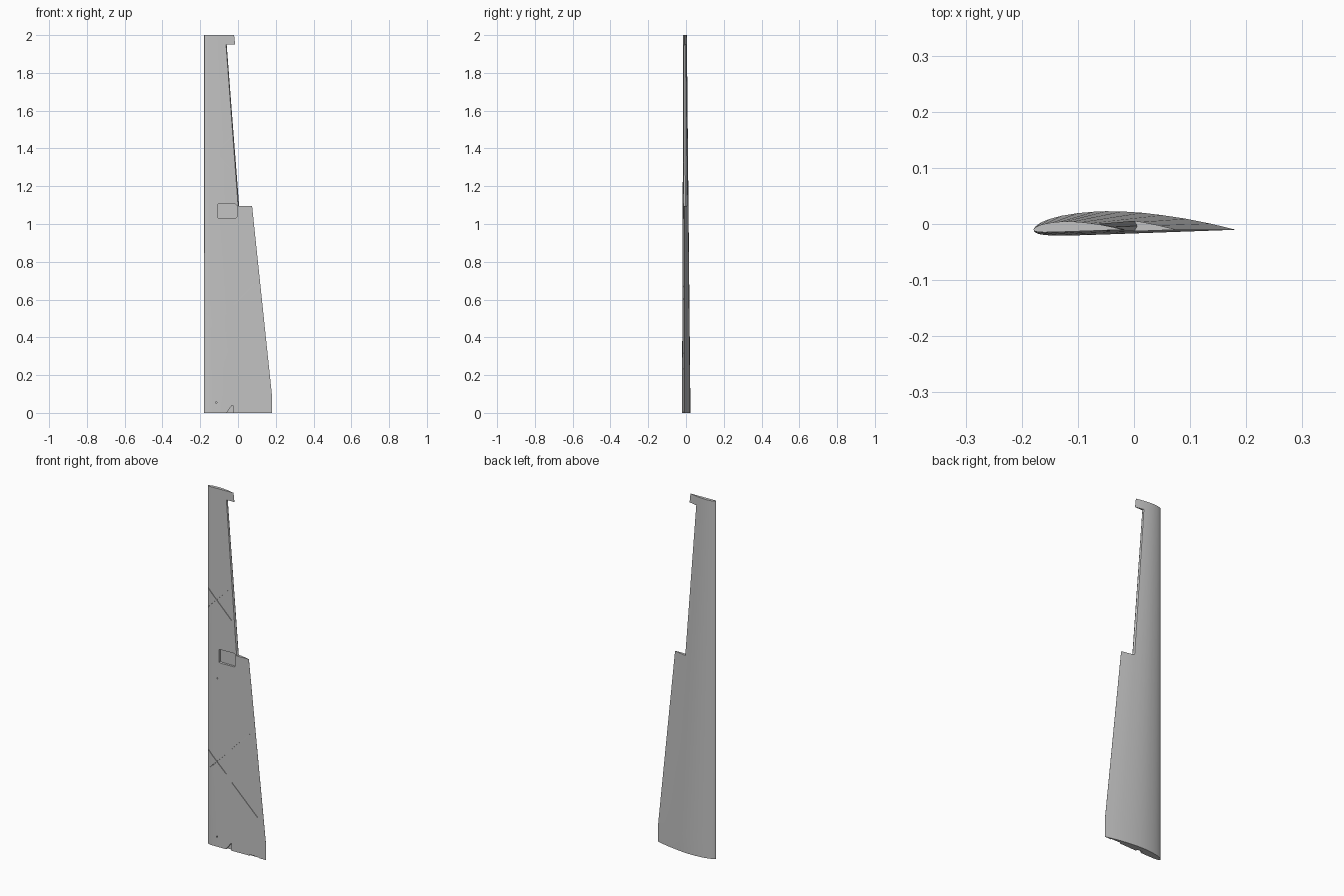
import bpy, bmesh, math
from mathutils import Vector

cube = bpy.data.objects.get("Cube")
if cube:
    bpy.data.objects.remove(cube)

grey = bpy.data.materials.new("light grey foam")
grey.use_nodes = True
grey.diffuse_color = (0.55, 0.55, 0.55, 1)
grey.node_tree.nodes["Principled BSDF"].inputs["Base Color"].default_value = (0.55, 0.55, 0.55, 1)

# Flat-bottomed wing section: (fraction of chord, height / chord)
UPPER = [(0, 0), (.004, .009), (.012, .018), (.02, .025), (.04, .037), (.08, .053), (.14, .069),
         (.22, .082), (.30, .089), (.36, .0916), (.44, .0905), (.54, .084), (.64, .072),
         (.76, .054), (.88, .030), (1, .001)]
LOWER = [(.004, -.010), (.012, -.016), (.02, -.020), (.04, -.025), (.08, -.029), (.12, -.030),
         (.2, -.029), (.3, -.026), (.5, -.019), (.75, -.010), (1, -.001)]
LEAD_X, CHORD_Y = -0.179, -0.010


def chord(z):
    return 0.358 if z <= 0.1 else 0.358 - 0.105 * (z - 0.1)


def under_y(x, z):
    """Height of the flat underside at a point."""
    t = (x - LEAD_X) / chord(z)
    for (a, ya), (b, yb) in zip(LOWER, LOWER[1:]):
        if a <= t <= b:
            return CHORD_Y + chord(z) * (ya + (yb - ya) * (t - a) / (b - a))
    return CHORD_Y


def loft(name, rings):
    """Closed skin through rings of equal length."""
    bm = bmesh.new()
    rows = [[bm.verts.new(p) for p in ring] for ring in rings]
    n = len(rows[0])
    for low, high in zip(rows, rows[1:]):
        for i in range(n):
            j = (i + 1) % n
            bm.faces.new((low[i], low[j], high[j], high[i]))
    bm.faces.new(rows[0][::-1])
    bm.faces.new(rows[-1])
    bmesh.ops.recalc_face_normals(bm, faces=bm.faces)
    mesh = bpy.data.meshes.new(name)
    bm.to_mesh(mesh)
    bm.free()
    mesh.materials.append(grey)
    obj = bpy.data.objects.new(name, mesh)
    bpy.context.collection.objects.link(obj)
    return obj


def prism(name, outline, y0, y1):
    """Outline in x and z, pushed through y."""
    return loft(name, [[(x, y, z) for x, z in outline] for y in (y0, y1)])


def groove(name, start, end, width=0.003, depth=0.003):
    """Thin straight channel that follows the underside."""
    a, b = Vector(start), Vector(end)
    side = (b - a).normalized().orthogonal() * width / 2
    rings = []
    for p in (a, b):
        y = under_y(*p)
        l, r = p - side, p + side
        rings.append([(l.x, y - .01, l.y), (r.x, y - .01, r.y),
                      (r.x, y + depth, r.y), (l.x, y + depth, l.y)])
    return loft(name, rings)


def disc(x, z, r, n=12):
    return [(x + r * math.cos(i * math.tau / n), z + r * math.sin(i * math.tau / n)) for i in range(n)]


# Wing panel with a straight leading edge and tapered trailing edge
outline = UPPER + LOWER[::-1]
wing = loft("wing_panel", [[(LEAD_X + t * chord(z), CHORD_Y + h * chord(z), z) for t, h in outline]
                           for z in (0, 0.1, 2)])

# Aileron bay with a ridged hinge face
bay = []
for z, x, y in ((1.095, 0.006, -0.0035), (1.95, -0.06, -0.006)):
    bay.append([(0.3, -0.1, z), (0.3, 0.1, z), (x - 0.06, y + 0.1, z), (x, y, z), (x - 0.06, y - 0.1, z)])
cutters = [loft("aileron_bay_cutter", bay)]

# Servo pocket, cable notch, root slot and pin holes
cutters += [
    prism("servo_pocket_cutter", [(-.105, 1.033), (-.098, 1.03), (-.013, 1.03), (-.006, 1.037),
                                  (-.006, 1.098), (-.013, 1.105), (-.105, 1.105)], -0.05, -0.003),
    prism("cable_notch_cutter", [(-.06, -.01), (-.06, .001), (-.032, .04), (-.027, .04), (-.027, -.01)],
          -0.05, -0.006),
    prism("root_slot_cutter", [(.08, -.01), (.14, -.01), (.14, .006), (.08, .006)], -0.05, -0.007)]
for z in (0.055, 0.94):
    cutters.append(prism("pin_hole_cutter", disc(-0.115, z, 0.004), -0.05, -0.012))

# Crossed bracing grooves on the underside
for start, end in (((-.172, 1.43), (-.03, 1.285)), ((-.172, 1.325), (-.04, 1.457)),
                   ((-.172, .53), (-.06, .42)), ((-.172, .42), (-.06, .53)),
                   ((-.025, .57), (.085, .68)), ((-.025, .38), (.13, .225))):
    cutters.append(groove("groove_cutter", start, end))

# Cut each shape out, then drop the cutters
bpy.ops.object.select_all(action='DESELECT')
bpy.context.view_layer.objects.active = wing
wing.select_set(True)
for cutter in cutters:
    cutter.hide_render = True
    mod = wing.modifiers.new("cut", 'BOOLEAN')
    mod.operation, mod.solver, mod.object = 'DIFFERENCE', 'EXACT', cutter
    bpy.ops.object.modifier_apply(modifier=mod.name)
    bpy.data.objects.remove(cutter)
bpy.ops.object.shade_smooth_by_angle(angle=math.radians(30))
